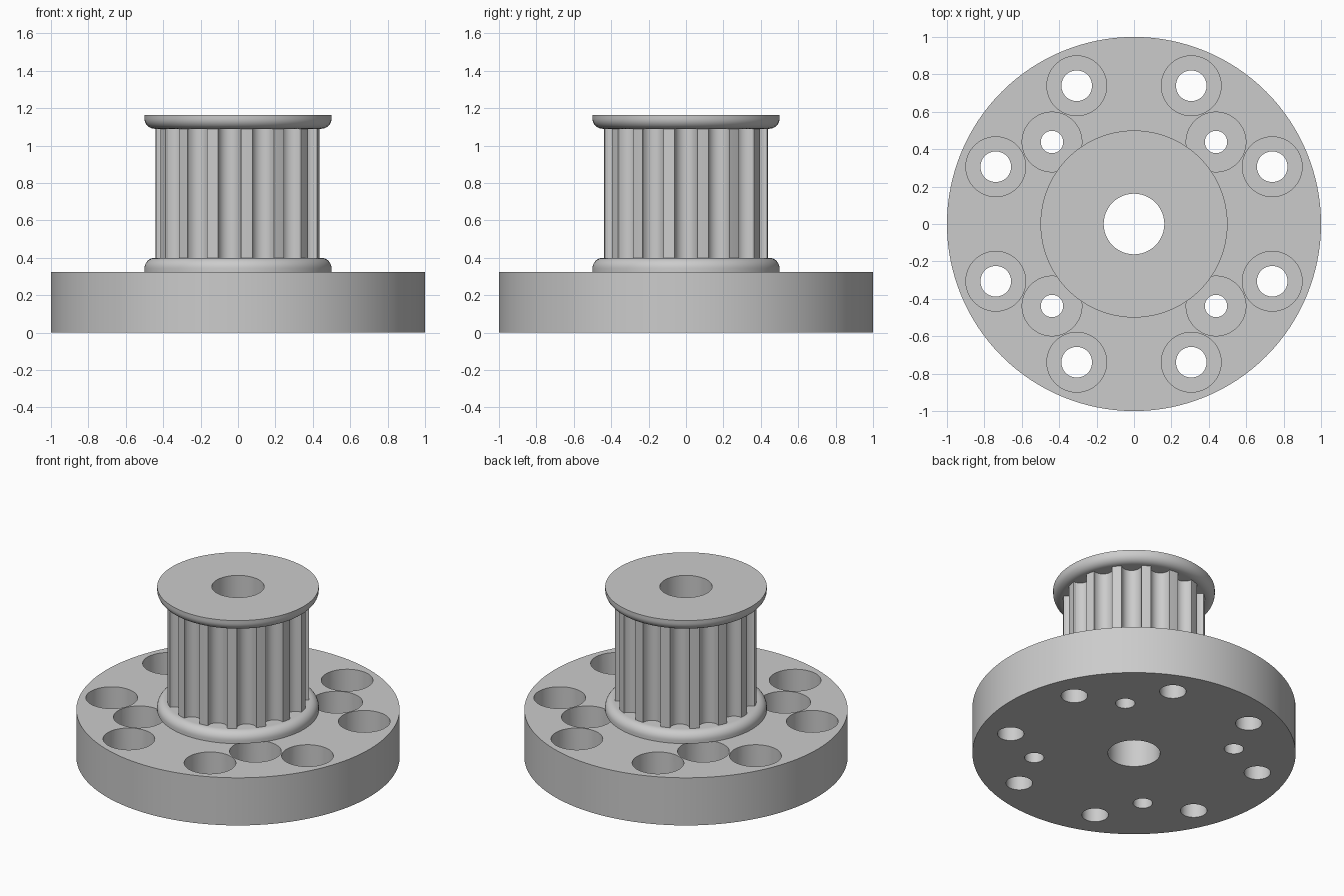
import bpy, bmesh
from math import pi, sin, cos, radians

default = bpy.data.objects.get("Cube")
if default:
    bpy.data.objects.remove(default, do_unlink=True)

grey = bpy.data.materials.new("plain grey")
grey.use_nodes = True
colour = (0.6, 0.6, 0.6, 1)
grey.diffuse_color = colour
grey.node_tree.nodes["Principled BSDF"].inputs["Base Color"].default_value = colour

BORE, DISC_TOP, TOP = 0.162, 0.325, 1.165
FLANGE_R, FLANGE_H, ROUND = 0.5, 0.075, 0.055
TOOTH_R, TEETH = 0.44, 15


def finish(name, bm):
    bmesh.ops.recalc_face_normals(bm, faces=bm.faces)
    mesh = bpy.data.meshes.new(name)
    bm.to_mesh(mesh)
    bm.free()
    mesh.materials.append(grey)
    obj = bpy.data.objects.new(name, mesh)
    bpy.context.collection.objects.link(obj)
    return obj


def smooth(obj):
    bpy.ops.object.select_all(action="DESELECT")
    obj.select_set(True)
    bpy.context.view_layer.objects.active = obj
    bpy.ops.object.shade_smooth_by_angle(angle=radians(30))


def lathe(bm, profile, closed, steps=96, centre=(0, 0)):
    """Turn an (r, z) profile about z; open ends are capped."""
    rings = [[bm.verts.new((centre[0] + r * cos(2 * pi * i / steps),
                            centre[1] + r * sin(2 * pi * i / steps), z))
              for i in range(steps)] for r, z in profile]
    pairs = list(zip(rings, rings[1:]))
    if closed:
        pairs.append((rings[-1], rings[0]))
    else:
        bm.faces.new(rings[0])
        bm.faces.new(rings[-1])
    for a, b in pairs:
        for i in range(steps):
            j = (i + 1) % steps
            bm.faces.new((a[i], a[j], b[j], b[i]))


# Mounting disc with a central bore
bm = bmesh.new()
lathe(bm, [(BORE, 0), (1, 0), (1, DISC_TOP), (BORE, DISC_TOP)], True, 128)
disc = finish("mounting_disc", bm)

# Counterbored screw holes: eight outer, four inner
bm = bmesh.new()
for count, start, ring_r, hole_r in ((8, 22.5, 0.8, 0.082), (4, 45, 0.62, 0.06)):
    for k in range(count):
        a = radians(start) + 2 * pi * k / count
        lathe(bm, [(hole_r, -0.1), (hole_r, 0.155), (0.16, 0.155), (0.16, 0.5)],
              False, 48, (ring_r * cos(a), ring_r * sin(a)))
cutter = finish("screw_hole_cutter", bm)
cutter.hide_render = True
cut = disc.modifiers.new("screw holes", "BOOLEAN")
cut.operation, cut.solver, cut.object = "DIFFERENCE", "EXACT", cutter
bpy.context.view_layer.objects.active = disc
bpy.ops.object.modifier_apply(modifier=cut.name)
bpy.data.objects.remove(cutter, do_unlink=True)
smooth(disc)

# Belt flanges: flat on the outside, rounded towards the teeth
for name, flat, way in (("lower_flange", DISC_TOP, 1), ("upper_flange", TOP, -1)):
    profile = [(BORE, flat), (FLANGE_R, flat)]
    for i in range(9):
        a = pi / 2 * i / 8
        profile.append((FLANGE_R - ROUND + ROUND * cos(a),
                        flat + way * (FLANGE_H - ROUND + ROUND * sin(a))))
    profile.append((BORE, flat + way * FLANGE_H))
    bm = bmesh.new()
    lathe(bm, profile, True)
    smooth(finish(name, bm))

# Toothed barrel: round grooves between narrow lands
half = radians(8)
edge_x, groove_r = TOOTH_R * cos(half), TOOTH_R * sin(half)
outline = []
for k in range(TEETH):
    turn = 2 * pi * k / TEETH
    for i in range(13):
        a = -pi / 2 + pi * i / 12
        x, y = edge_x - groove_r * cos(a), groove_r * sin(a)
        outline.append((x * cos(turn) - y * sin(turn), x * sin(turn) + y * cos(turn)))
    mid = turn + pi / TEETH
    outline.append((TOOTH_R * cos(mid), TOOTH_R * sin(mid)))
low, high = DISC_TOP + FLANGE_H, TOP - FLANGE_H
bm = bmesh.new()
walls = []
for ring in (outline, [(BORE * cos(2 * pi * i / 96), BORE * sin(2 * pi * i / 96))
                       for i in range(96)]):
    a = [bm.verts.new((x, y, low)) for x, y in ring]
    b = [bm.verts.new((x, y, high)) for x, y in ring]
    for i in range(len(ring)):
        j = (i + 1) % len(ring)
        bm.faces.new((a[i], a[j], b[j], b[i]))
    walls.append(ring)
bmesh.ops.recalc_face_normals(bm, faces=bm.faces)
# Bore wall faces inwards, towards the axis
bore_faces = [f for f in bm.faces if f.calc_center_median().xy.length < BORE + 0.01]
for f in bm.faces:
    outward = f.normal.xy.dot(f.calc_center_median().xy) > 0
    if outward == (f in bore_faces):
        f.normal_flip()
mesh = bpy.data.meshes.new("toothed_barrel")
bm.to_mesh(mesh)
bm.free()
mesh.materials.append(grey)
barrel = bpy.data.objects.new("toothed_barrel", mesh)
bpy.context.collection.objects.link(barrel)
smooth(barrel)
